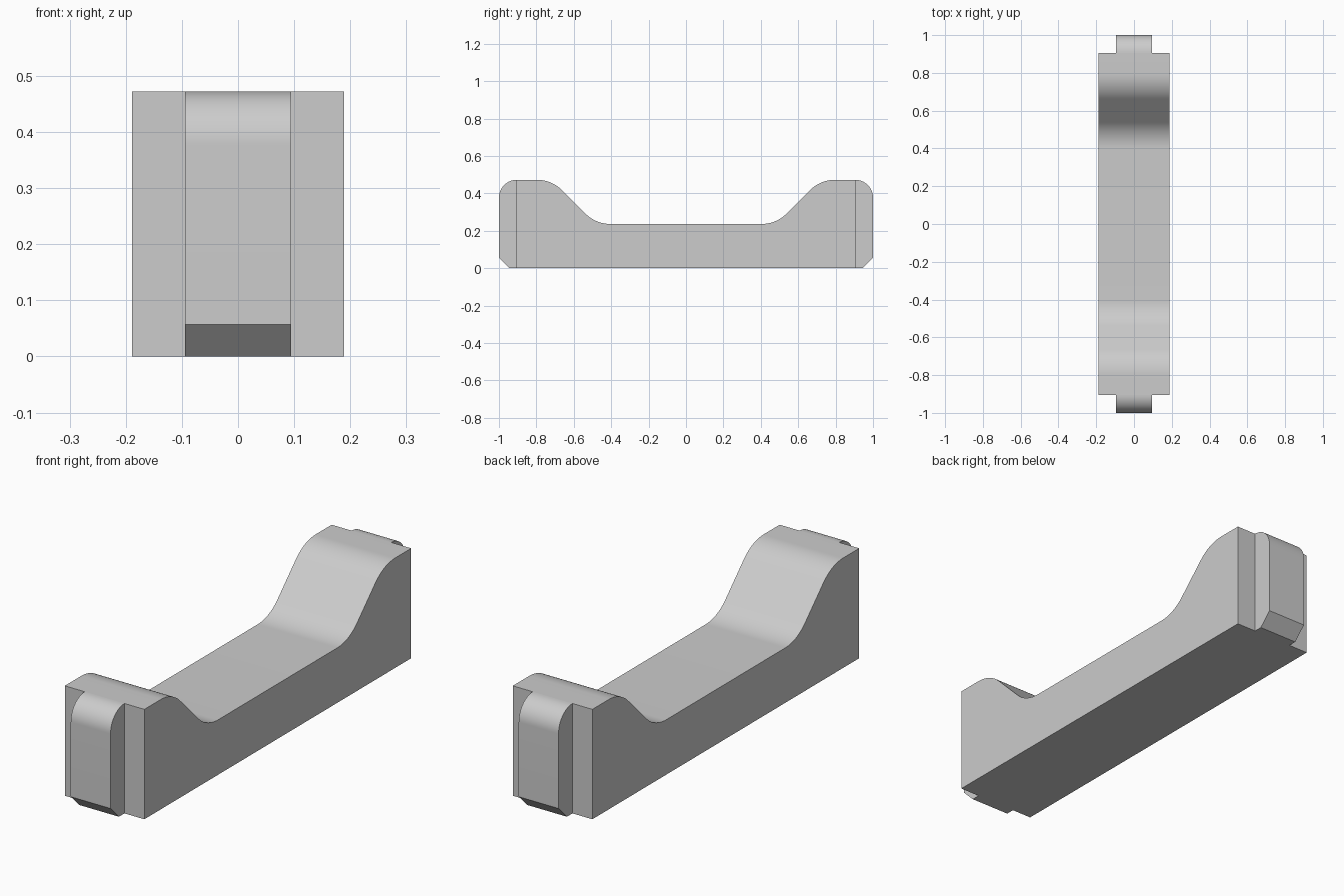
import bpy
import bmesh
import math
from mathutils import Vector

cube = bpy.data.objects.get("Cube")
if cube:
    bpy.data.objects.remove(cube, do_unlink=True)

HALF_WIDTH = 0.189
TAB_HALF = 0.0945
END_Y = 0.9055
TOP = 0.472
LOW = 0.236

grey = bpy.data.materials.new("light grey")
grey.use_nodes = True
colour = (0.604, 0.604, 0.604, 1)
grey.diffuse_color = colour
grey.node_tree.nodes["Principled BSDF"].inputs["Base Color"].default_value = colour


def fillet(prev, corner, nxt, radius, steps=16):
    """Points of a round tangent to both sides of a corner."""
    p, c, n = Vector(prev), Vector(corner), Vector(nxt)
    a, b = (p - c).normalized(), (n - c).normalized()
    half = a.angle(b) / 2
    centre = c + (a + b).normalized() * (radius / math.sin(half))
    start = c + a * (radius / math.tan(half)) - centre
    end = c + b * (radius / math.tan(half)) - centre
    sweep = math.pi - 2 * half
    points = []
    for i in range(steps + 1):
        t = i / steps
        mix = start * math.sin((1 - t) * sweep) + end * math.sin(t * sweep)
        points.append(tuple(centre + mix / math.sin(sweep)))
    return points


def extrude_profile(name, profile, half_width):
    """Extrude a closed (y, z) outline along x."""
    bm = bmesh.new()
    face = bm.faces.new([bm.verts.new((-half_width, y, z)) for y, z in profile])
    grown = bmesh.ops.extrude_face_region(bm, geom=[face])["geom"]
    moved = [g for g in grown if isinstance(g, bmesh.types.BMVert)]
    bmesh.ops.translate(bm, verts=moved, vec=(2 * half_width, 0, 0))
    bmesh.ops.recalc_face_normals(bm, faces=bm.faces[:])
    mesh = bpy.data.meshes.new(name)
    bm.to_mesh(mesh)
    bm.free()
    mesh.materials.append(grey)
    obj = bpy.data.objects.new(name, mesh)
    bpy.context.collection.objects.link(obj)
    bpy.ops.object.select_all(action="DESELECT")
    obj.select_set(True)
    bpy.context.view_layer.objects.active = obj
    bpy.ops.object.shade_smooth_by_angle(angle=math.radians(30))
    return obj


# Saddle body: low middle, 45 degree ramps with rounded ends, raised blocks
foot, crest = (0.482, LOW), (0.718, TOP)
half = fillet((0, LOW), foot, crest, HALF_WIDTH)
half += fillet(foot, crest, (END_Y, TOP), HALF_WIDTH)
half += [(END_Y, TOP), (END_Y, 0)]
mirrored = [(-y, z) for y, z in reversed(half)]
extrude_profile("saddle_body", mirrored + half, HALF_WIDTH)

# End tabs: rounded top edge and chamfered bottom edge
CHAMFER = 0.057
tab = [(END_Y, 0), (1 - CHAMFER, 0), (1, CHAMFER)]
tab += fillet((1, 0), (1, TOP), (0, TOP), 1 - END_Y)
for name, side in (("front_tab", -1), ("back_tab", 1)):
    extrude_profile(name, [(side * y, z) for y, z in tab], TAB_HALF)
